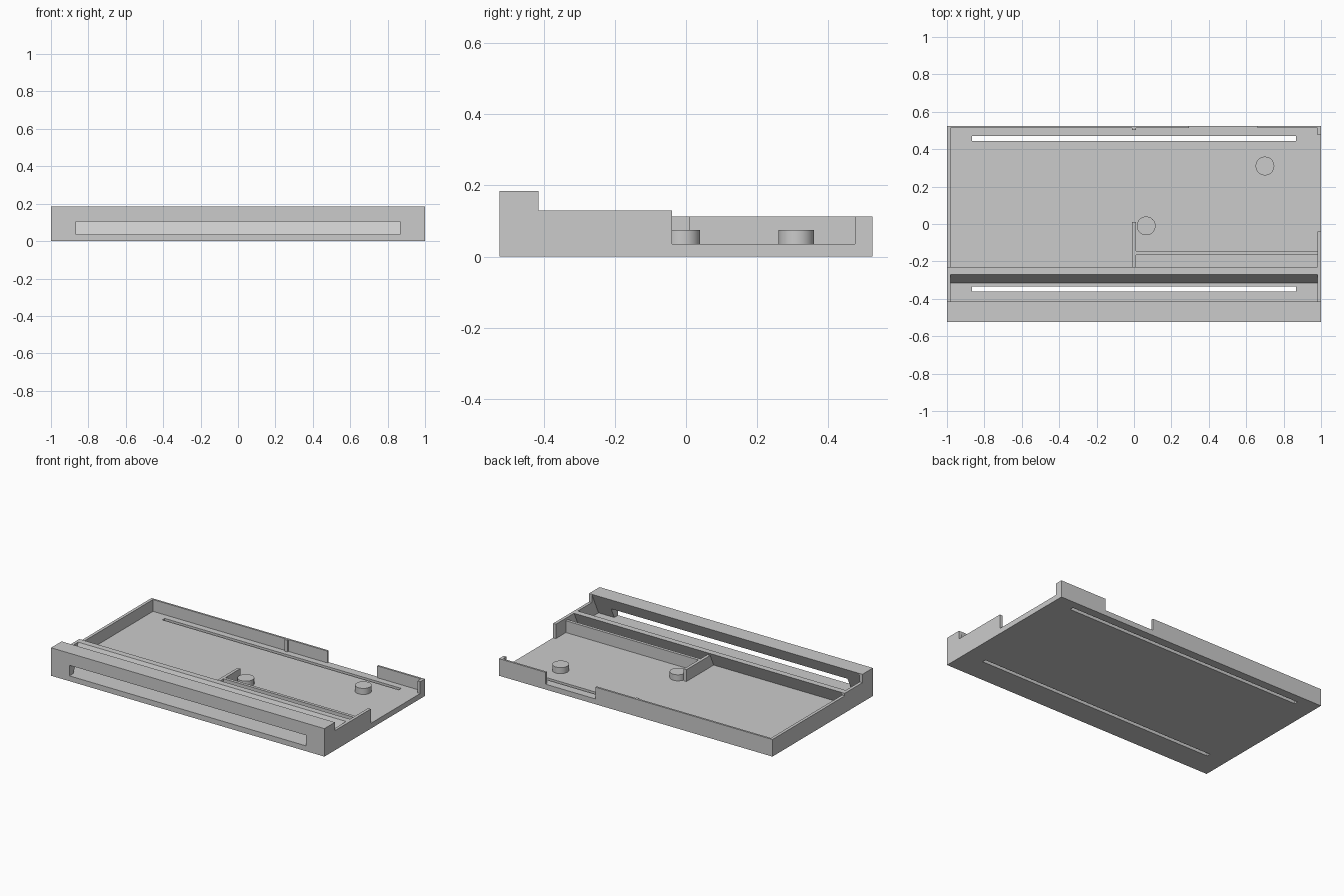
import bpy
import bmesh
from math import radians

cube = bpy.data.objects.get("Cube")
if cube:
    bpy.data.objects.remove(cube, do_unlink=True)

# Single material
grey = bpy.data.materials.new("plain_grey")
grey.use_nodes = True
GREY = (0.6, 0.6, 0.6, 1)
grey.diffuse_color = GREY
grey.node_tree.nodes["Principled BSDF"].inputs["Base Color"].default_value = GREY


def finish(name, bm):
    bmesh.ops.recalc_face_normals(bm, faces=bm.faces)
    mesh = bpy.data.meshes.new(name)
    bm.to_mesh(mesh)
    bm.free()
    mesh.materials.append(grey)
    obj = bpy.data.objects.new(name, mesh)
    bpy.context.collection.objects.link(obj)
    return obj


def prism(name, x0, x1, profile):
    """Extrude a closed (y, z) profile from x0 to x1."""
    bm = bmesh.new()
    face = bm.faces.new([bm.verts.new((x0, y, z)) for y, z in profile])
    ext = bmesh.ops.extrude_face_region(bm, geom=[face])
    moved = [g for g in ext["geom"] if isinstance(g, bmesh.types.BMVert)]
    bmesh.ops.translate(bm, verts=moved, vec=(x1 - x0, 0, 0))
    return finish(name, bm)


def box(name, x0, x1, y0, y1, z0, z1):
    return prism(name, x0, x1, [(y0, z0), (y1, z0), (y1, z1), (y0, z1)])


def peg(name, x, y):
    bm = bmesh.new()
    bmesh.ops.create_cone(bm, cap_ends=True, segments=48, radius1=0.05,
                          radius2=0.05, depth=0.045)
    bmesh.ops.translate(bm, verts=bm.verts, vec=(x, y, 0.0525))
    obj = finish(name, bm)
    bpy.ops.object.select_all(action="DESELECT")
    obj.select_set(True)
    bpy.context.view_layer.objects.active = obj
    bpy.ops.object.shade_smooth_by_angle(angle=radians(30))


def cut(target, cutter):
    cutter.hide_render = True
    mod = target.modifiers.new("cut", "BOOLEAN")
    mod.operation = "DIFFERENCE"
    mod.solver = "EXACT"
    mod.object = cutter
    bpy.context.view_layer.objects.active = target
    bpy.ops.object.modifier_apply(modifier=mod.name)
    bpy.data.objects.remove(cutter, do_unlink=True)


FLOOR, WALL, RIDGE, RAIL = 0.035, 0.113, 0.13, 0.185
BACK = 0.525
INNER = 0.98
SLOT = 0.865
LEAN = 0.474
HIGH = 0.25


def lean(y, z):
    """Point on a leaning face that meets the floor at y."""
    return (y + LEAN * (z - FLOOR), z)


# Tray body from its stepped side profile
tray = prism("tray", -1, 1, [
    (-BACK, 0), (BACK, 0), (BACK, WALL), (-0.04, WALL), (-0.04, RIDGE),
    (-0.415, RIDGE), (-0.415, RAIL), (-BACK, RAIL)])

# Main pocket behind the leaning ridge, and leaning groove in front of it
cut(tray, prism("pocket", -INNER, INNER, [
    lean(-0.275, FLOOR), (0.512, FLOOR), (0.512, HIGH), lean(-0.275, HIGH)]))
cut(tray, prism("groove", -INNER, INNER, [
    lean(-0.486, FLOOR), lean(-0.315, FLOOR), lean(-0.315, HIGH), lean(-0.486, HIGH)]))

# Lower left wall, open right side, gap in the back wall
cut(tray, box("left_trim", -1.1, -0.9, -0.23, 0.02, WALL, HIGH))
cut(tray, box("side_opening", 0.9, 1.1, -0.04, 0.475, FLOOR, HIGH))
cut(tray, box("back_gap", 0.295, 0.66, 0.4, 0.6, FLOOR, HIGH))

# Long slots through the floor and window through the front rail
for y0, y1 in ((0.445, 0.47), (-0.36, -0.335)):
    cut(tray, box("floor_slot", -SLOT, SLOT, y0, y1, -0.1, 0.1))
cut(tray, box("front_window", -SLOT, SLOT, -0.6, -0.4, FLOOR, 0.105))

# Inner divider, lip and back wall nub
prism("divider", -0.01, 0.01, [
    (-0.285, 0.03), (0.01, 0.03), (0.01, WALL), (-0.248, WALL)])
box("inner_lip", 0.005, 0.99, -0.165, -0.145, 0.03, WALL)
box("back_nub", -0.01, 0.01, 0.502, 0.52, 0.03, WALL - 0.001)

# Locating pegs
peg("front_peg", 0.065, -0.01)
peg("back_peg", 0.7, 0.31)
